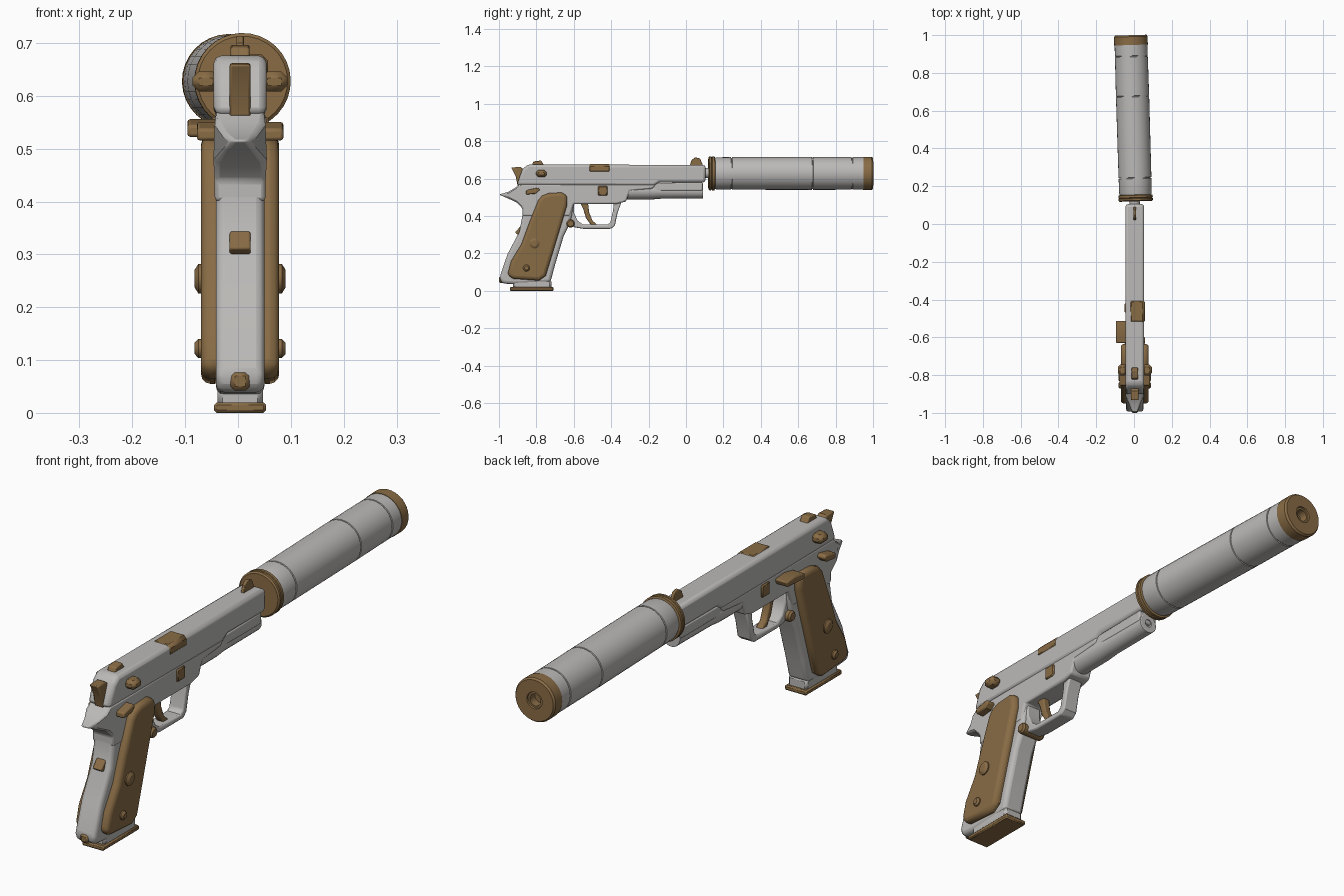
import bpy, bmesh, math
from mathutils import Matrix, Vector

if "Cube" in bpy.data.objects:
    bpy.data.objects.remove(bpy.data.objects["Cube"])

CX = 0.004  # body centre line


def material(name, rgb):
    m = bpy.data.materials.new(name)
    m.use_nodes = True
    m.diffuse_color = (*rgb, 1)
    m.node_tree.nodes["Principled BSDF"].inputs["Base Color"].default_value = (*rgb, 1)
    return m


GREY = material("light grey metal", (0.5, 0.49, 0.475))
TAN = material("bronze brown", (0.25, 0.15, 0.06))


def finish(bm, name, mat, bevel=0.0, segments=2):
    bmesh.ops.recalc_face_normals(bm, faces=bm.faces)
    mesh = bpy.data.meshes.new(name)
    bm.to_mesh(mesh)
    bm.free()
    mesh.materials.append(mat)
    ob = bpy.data.objects.new(name, mesh)
    bpy.context.collection.objects.link(ob)
    if bevel:
        mod = ob.modifiers.new("Bevel", "BEVEL")
        mod.width, mod.segments = bevel, segments
        mod.limit_method, mod.angle_limit = "ANGLE", math.radians(40)
    bpy.ops.object.select_all(action="DESELECT")
    ob.select_set(True)
    bpy.context.view_layer.objects.active = ob
    bpy.ops.object.shade_smooth_by_angle(angle=math.radians(32))
    return ob


def prism(name, outline, x0, x1, mat, bevel=0.0, segments=2, shape=None):
    """Side outline of (y, z) points extruded from x0 to x1 about the centre line."""
    bm = bmesh.new()
    face = bm.faces.new([bm.verts.new((x0, y, z)) for y, z in outline])
    ext = bmesh.ops.extrude_face_region(bm, geom=[face])["geom"]
    bmesh.ops.translate(bm, vec=(x1 - x0, 0, 0),
                        verts=[g for g in ext if isinstance(g, bmesh.types.BMVert)])
    for v in bm.verts:
        if shape:
            v.co.x *= shape(v.co)
        v.co.x += CX
    return finish(bm, name, mat, bevel, segments)


def box(name, y, z, x, mat, bevel=0.006):
    corners = [(y[0], z[0]), (y[1], z[0]), (y[1], z[1]), (y[0], z[1])]
    return prism(name, corners, x[0], x[1], mat, bevel, 1)


def lathe(name, profile, mat, origin, axis, sides=32):
    """Profile of (distance, radius) points spun about an axis."""
    bm = bmesh.new()
    turn = Vector((0, 0, 1)).rotation_difference(Vector(axis)).to_matrix().to_4x4()
    place = Matrix.Translation(origin) @ turn
    verts = [bm.verts.new(place @ Vector((r, 0, d))) for d, r in profile]
    edges = [bm.edges.new(pair) for pair in zip(verts, verts[1:])]
    bmesh.ops.spin(bm, geom=verts + edges, cent=origin, axis=axis,
                   angle=math.tau, steps=sides)
    bmesh.ops.remove_doubles(bm, verts=bm.verts, dist=0.0002)
    return finish(bm, name, mat)


# Slide
prism("slide", [(-.905, .565), (-.875, .65), (-.845, .676), (.105, .673), (.105, .58),
                (-.14, .58), (-.17, .56)], -.05, .05, GREY, .014)

# Frame with a tang that narrows to the rear
def tang_taper(co):
    return 1 if co.y > -.9 else max(.3, 1 - (-.9 - co.y) * 7)

prism("frame", [(-1, .515), (-.95, .53), (-.915, .55), (-.89, .57), (-.16, .57),
                (-.18, .545), (-.3, .535), (-.32, .478), (-.37, .465), (-.6, .465),
                (-.62, .4), (-.874, .4), (-.874, .44), (-.906, .473), (-.954, .495)],
      -.048, .048, GREY, .008, shape=tang_taper)

# Dust cover under the barrel, ending in a hollow tube
prism("dust_cover", [(-.33, .575), (.088, .58), (.088, .535), (-.33, .535)],
      -.042, .042, GREY, .006)
lathe("dust_cover_tube", [(0, 0), (0, .046), (.15, .045), (.2, .041), (.42, .04), (.422, .037),
                          (.422, .016), (.38, .016), (.38, 0)], GREY,
      (CX, -.33, .534), (0, 1, 0), 20)

# Grip core
prism("grip_core", [(-.875, .49), (-.6, .49), (-.61, .4), (-.625, .35), (-.655, .29),
                    (-.7, .14), (-.725, .045), (-.92, .035), (-.985, .04), (-.997, .07),
                    (-.955, .195), (-.89, .318), (-.872, .42)],
      -.046, .046, GREY, .018, 3)

# Trigger guard
prism("trigger_guard", [(-.63, .385), (-.6, .34), (-.55, .332), (-.40, .332), (-.38, .35),
                        (-.365, .42), (-.345, .475), (-.385, .475), (-.39, .43), (-.405, .365),
                        (-.42, .354), (-.55, .354), (-.58, .375), (-.6, .42), (-.6, .475),
                        (-.63, .475)], -.032, .032, GREY, .006)

# Trigger
prism("trigger", [(-.57, .48), (-.525, .48), (-.518, .42), (-.5, .375), (-.47, .35),
                  (-.505, .348), (-.535, .39), (-.55, .44)], -.015, .015, TAN, .005)

# Grip panels and their screws, mirrored
panel = [(-.79, .485), (-.77, .508), (-.735, .522), (-.665, .526), (-.635, .51), (-.635, .46),
         (-.715, .195), (-.75, .08), (-.785, .055), (-.925, .065), (-.955, .085),
         (-.935, .16), (-.88, .25), (-.84, .36)]
for side, label in ((1, "left"), (-1, "right")):
    prism("grip_panel_" + label, panel, side * .03, side * .074, TAN, .018, 3)
    for tag, y, z, r in (("upper", -.81, .254, .028), ("lower", -.853, .122, .018)):
        lathe(f"grip_screw_{tag}_{label}", [(0, 0), (0, r), (.011, r), (.018, r * .6), (.018, 0)],
              TAN, (CX + side * .068, y, z), (side, 0, 0), 14)
    # Controls found on both sides
    box("slide_block_" + label, (-.802, -.745), (.608, .646),
        (side * .04, side * .09), TAN, .012)
    box("frame_pin_" + label, (-.47, -.42), (.51, .56), (side * .04, side * .054), TAN, .004)
    prism("safety_lever_" + label, [(-.855, .515), (-.8, .52), (-.78, .54), (-.79, .552),
                                    (-.855, .538)], side * .04, side * .082, TAN, .006)

# Slide stop lever on one side only
prism("slide_stop", [(-.63, .522), (-.52, .528), (-.51, .552), (-.57, .556), (-.63, .545)],
      -.04, -.1, TAN, .006)

# Magazine release, a rounded cross bar
lathe("magazine_release", [(0, 0), (0, .016), (.008, .022), (.1, .022), (.108, .016), (.108, 0)],
      TAN, (CX - .054, -.617, .36), (1, 0, 0), 12)

# Ejection port plate, wrapped over the top corner
box("ejection_port", (-.525, -.4), (.63, .678), (-.03, .053), TAN, .012)

# Sights and hammer
prism("rear_sight", [(-.825, .67), (-.815, .692), (-.775, .697), (-.757, .67)],
      -.018, .018, TAN, .004)
prism("front_sight", [(.02, .668), (.03, .7), (.05, .714), (.075, .708), (.092, .668)],
      -.007, .007, TAN, .002)
prism("hammer", [(-.935, .66), (-.885, .662), (-.86, .645), (-.87, .56), (-.9, .56),
                 (-.91, .61)], -.02, .02, TAN, .005)

# Back strap button and lanyard lug
prism("back_strap_button", [(-.915, .312), (-.885, .345), (-.87, .335), (-.87, .31), (-.9, .3)],
      -.02, .02, TAN, .004)
box("lanyard_lug", (-1, -.96), (.042, .078), (-.018, .018), TAN, .008)

# Magazine and its floor plate
box("magazine", (-.925, -.72), (.01, .06), (-.043, .043), GREY, .01)
box("magazine_floor_plate", (-.942, -.708), (0, .02), (-.049, .049), TAN, .005)

# Barrel stub
lathe("barrel", [(0, 0), (0, .027), (.13, .027), (.13, 0)], GREY, (CX, .02, .63), (0, 1, 0), 20)

# Suppressor, slightly turned off the body axis
start, direction = (.009, .12, .628), Vector((-.03, 1, 0)).normalized()
groove = lambda d, r: [(d, r), (d + .001, r - .004), (d + .005, r - .004), (d + .006, r)]
lathe("suppressor_rear_ring", [(0, 0), (0, .085), (.005, .091), (.014, .091), (.017, .086),
                               (.02, .091), (.032, .091), (.035, .084), (.035, 0)],
      TAN, start, direction)
lathe("suppressor_body", [(.03, 0), (.03, .082), (.045, .086)] + groove(.12, .087)
      + groove(.553, .088) + groove(.765, .087) + [(.83, .087), (.83, 0)],
      GREY, start, direction)
lathe("suppressor_end_cap", [(.828, 0), (.828, .089), (.872, .089), (.88, .083), (.88, .034),
                             (.874, .032), (.874, .024), (.84, .024), (.84, 0)],
      TAN, start, direction)
